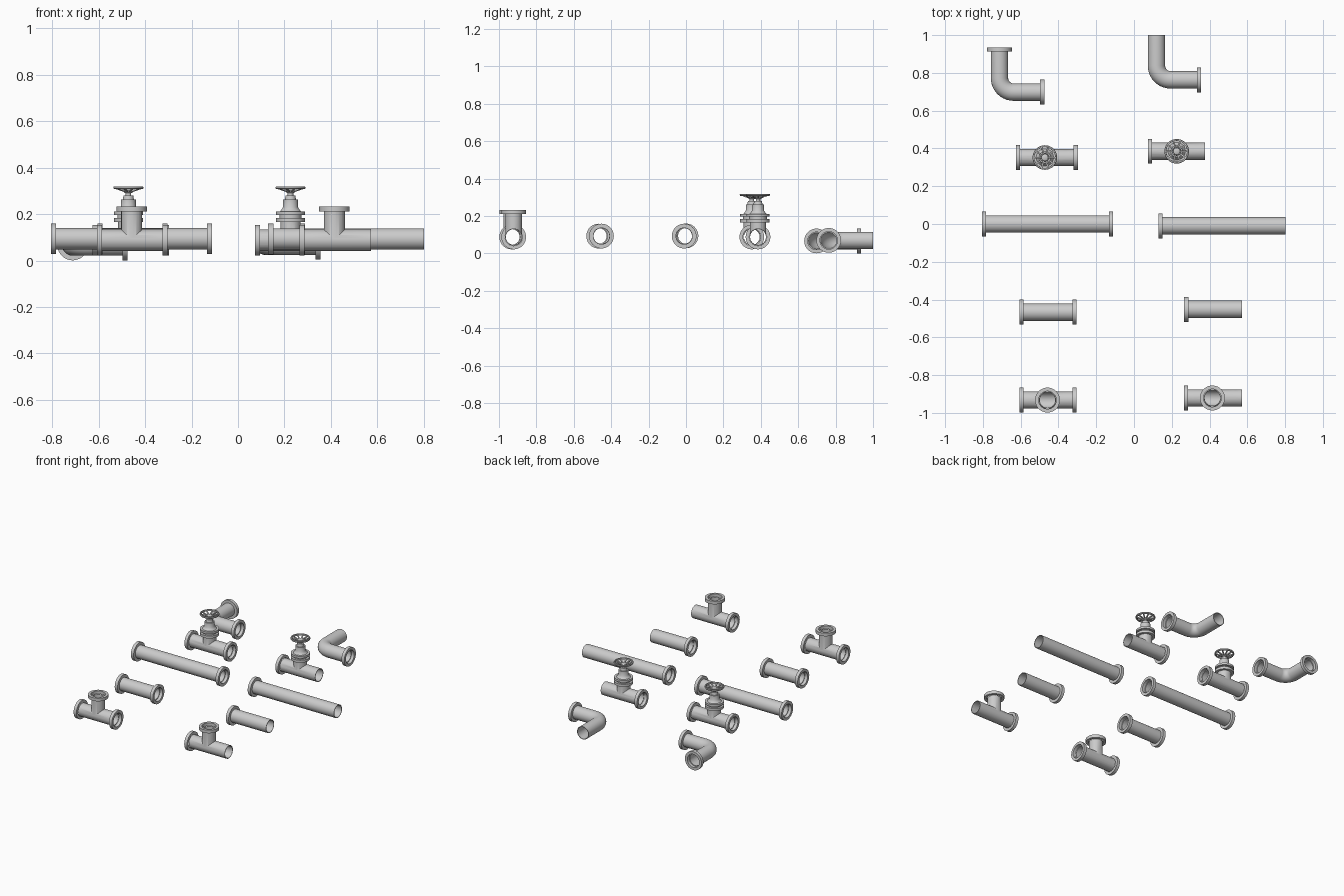
import bpy, bmesh, math
from mathutils import Vector, Matrix

if "Cube" in bpy.data.objects:
    bpy.data.objects.remove(bpy.data.objects["Cube"])

RO, RI, RF, RS, T = 0.046, 0.042, 0.066, 0.047, 0.022   # pipe, bore, flange, socket radii, flange thickness
SIDES = 40
X, Y, Z = Vector((1, 0, 0)), Vector((0, 1, 0)), Vector((0, 0, 1))


def along_x(s):
    return X * s, Y, Z


def along_z(s):
    return Z * s, X, Y


# Elbow centreline: in along -x, quarter bend, out along +y
LEG, BEND = 0.237, 0.075
ARC = BEND * math.pi / 2
ARC_S = [LEG - BEND + ARC * i / 10 for i in range(11)]


def elbow_path(s):
    s1 = LEG - BEND
    if s <= s1:
        return X * (LEG - s), Y, Z
    if s >= s1 + ARC:
        return Y * (BEND + s - s1 - ARC), X, Z
    a = (s - s1) / BEND
    n = Vector((math.sin(a), math.cos(a), 0))
    return Vector((BEND, BEND, 0)) - n * BEND, n, Z


def ring_sweep(name, stations, path=along_x, closed=True, loc=(0, 0, 0)):
    """Circular rings of (distance, radius) along a path; closed loop gives a hollow part."""
    bm = bmesh.new()
    rings = []
    for s, r in stations:
        p, n, b = path(s)
        rings.append([bm.verts.new(p + (n * math.cos(a) + b * math.sin(a)) * r)
                      for a in (2 * math.pi * k / SIDES for k in range(SIDES))])
    pairs = list(zip(rings, rings[1:]))
    if closed:
        pairs.append((rings[-1], rings[0]))
    else:
        bm.faces.new(rings[0])
        bm.faces.new(rings[-1])
    for a, b in pairs:
        for k in range(SIDES):
            j = (k + 1) % SIDES
            bm.faces.new((a[k], a[j], b[j], b[k]))
    bmesh.ops.recalc_face_normals(bm, faces=bm.faces)
    return finish(name, bm, loc)


def finish(name, bm, loc):
    me = bpy.data.meshes.new(name)
    bm.to_mesh(me)
    bm.free()
    ob = bpy.data.objects.new(name, me)
    bpy.context.collection.objects.link(ob)
    ob.location = loc
    return ob


def smooth(ob):
    bpy.ops.object.select_all(action='DESELECT')
    bpy.context.view_layer.objects.active = ob
    ob.select_set(True)
    bpy.ops.object.shade_smooth_by_angle(angle=math.radians(35))


def outer(L, start, end, mid=()):
    a = [(0, RF), (T, RF), (T, RO)] if start else [(0, RO)]
    b = [(L - T, RO), (L - T, RF), (L, RF)] if end else [(L, RO)]
    return a + [(s, RO) for s in mid] + b


def bore(L, start, end, mid=(), over=0.0):
    a = [(-over, RS), (T, RS), (T, RI)] if start else [(-over, RI)]
    b = [(L - T, RI), (L - T, RS), (L + over, RS)] if end else [(L + over, RI)]
    return a + [(s, RI) for s in mid] + b


def tube(name, L, loc, end, path=along_x, mid=()):
    smooth(ring_sweep(name, outer(L, True, end, mid) + bore(L, True, end, mid)[::-1], path, True, loc))


def boolean(ob, other, op):
    bpy.context.view_layer.update()
    m = ob.modifiers.new("cut", 'BOOLEAN')
    m.operation, m.object, m.solver = op, other, 'EXACT'
    bpy.context.view_layer.objects.active = ob
    bpy.ops.object.modifier_apply(modifier=m.name)
    bpy.data.objects.remove(other)


# Tee: run and branch joined, then both bores cut
def tee(name, x0, L, cx, y, end, z=0.088, H=0.145):
    base, mid = (x0, y, z), (cx, y, z)
    ob = ring_sweep(name, outer(L, True, end), along_x, False, base)
    up = [(0, 0.045), (H - T, 0.045), (H - T, RF), (H, RF)]
    boolean(ob, ring_sweep("branch", up, along_z, False, mid), 'UNION')
    boolean(ob, ring_sweep("run_bore", bore(L, True, end, over=0.01), along_x, False, base), 'DIFFERENCE')
    hole = [(0, 0.041), (H - T, 0.041), (H - T, RS), (H + 0.01, RS)]
    boolean(ob, ring_sweep("branch_bore", hole, along_z, False, mid), 'DIFFERENCE')
    smooth(ob)


# Gate valve: run pipe with a flanged bonnet, stem and dished handwheel
def valve(name, x0, L, cx, y, end, z=0.088):
    base, foot = (x0, y, z), (cx, y, 0)
    ob = ring_sweep(name + "_body", outer(L, True, end), along_x, False, base)
    bonnet = [(z, 0.044), (0.166, 0.044), (0.166, 0.062), (0.184, 0.062), (0.184, 0.047),
              (0.197, 0.047), (0.197, 0.062), (0.212, 0.062), (0.212, 0.046), (0.218, 0.040),
              (0.230, 0.032), (0.262, 0.032), (0.262, 0.024), (0.28, 0.021), (0.28, 0.012), (0.300, 0.012)]
    boolean(ob, ring_sweep("bonnet", bonnet, along_z, False, foot), 'UNION')
    boolean(ob, ring_sweep("run_bore", bore(L, True, end, over=0.01), along_x, False, base), 'DIFFERENCE')
    smooth(ob)
    smooth(ring_sweep(name + "_wheel_rim",
                      [(0.308, 0.055), (0.308, 0.062), (0.313, 0.065), (0.319, 0.063), (0.319, 0.056)],
                      along_z, True, foot))
    smooth(ring_sweep(name + "_wheel_hub", [(0.29, 0.014), (0.293, 0.018), (0.304, 0.018), (0.307, 0.013)],
                      along_z, False, foot))
    bm = bmesh.new()
    for i in range(10):
        m = (Matrix.Rotation(2 * math.pi * i / 10, 4, 'Z') @ Matrix.Translation((0.036, 0, 0.305))
             @ Matrix.Rotation(-0.32, 4, 'Y') @ Matrix.Diagonal((0.048, 0.008, 0.007, 1)))
        bmesh.ops.create_cube(bm, size=1, matrix=m)
    finish(name + "_wheel_spokes", bm, foot)


# Left set is flanged at both ends, right set has one plain end
EL = 2 * (LEG - BEND) + ARC
tube("elbow_flanged", EL, (-0.712, 0.698, 0.067), True, elbow_path, ARC_S)
tube("elbow_plain_end", EL, (0.119, 0.763, 0.070), False, elbow_path, ARC_S)
valve("valve_flanged", -0.626, 0.329, -0.472, 0.352, True)
valve("valve_plain_end", 0.073, 0.303, 0.226, 0.385, False)
tube("long_pipe_flanged", 0.694, (-0.805, 0.0, 0.094), True)
tube("long_pipe_plain_end", 0.671, (0.130, -0.010, 0.093), False)
tube("short_pipe_flanged", 0.302, (-0.606, -0.467, 0.093), True)
tube("short_pipe_plain_end", 0.306, (0.266, -0.452, 0.093), False)
tee("tee_flanged", -0.607, 0.303, -0.458, -0.932, True)
tee("tee_plain_end", 0.264, 0.308, 0.415, -0.921, False)
